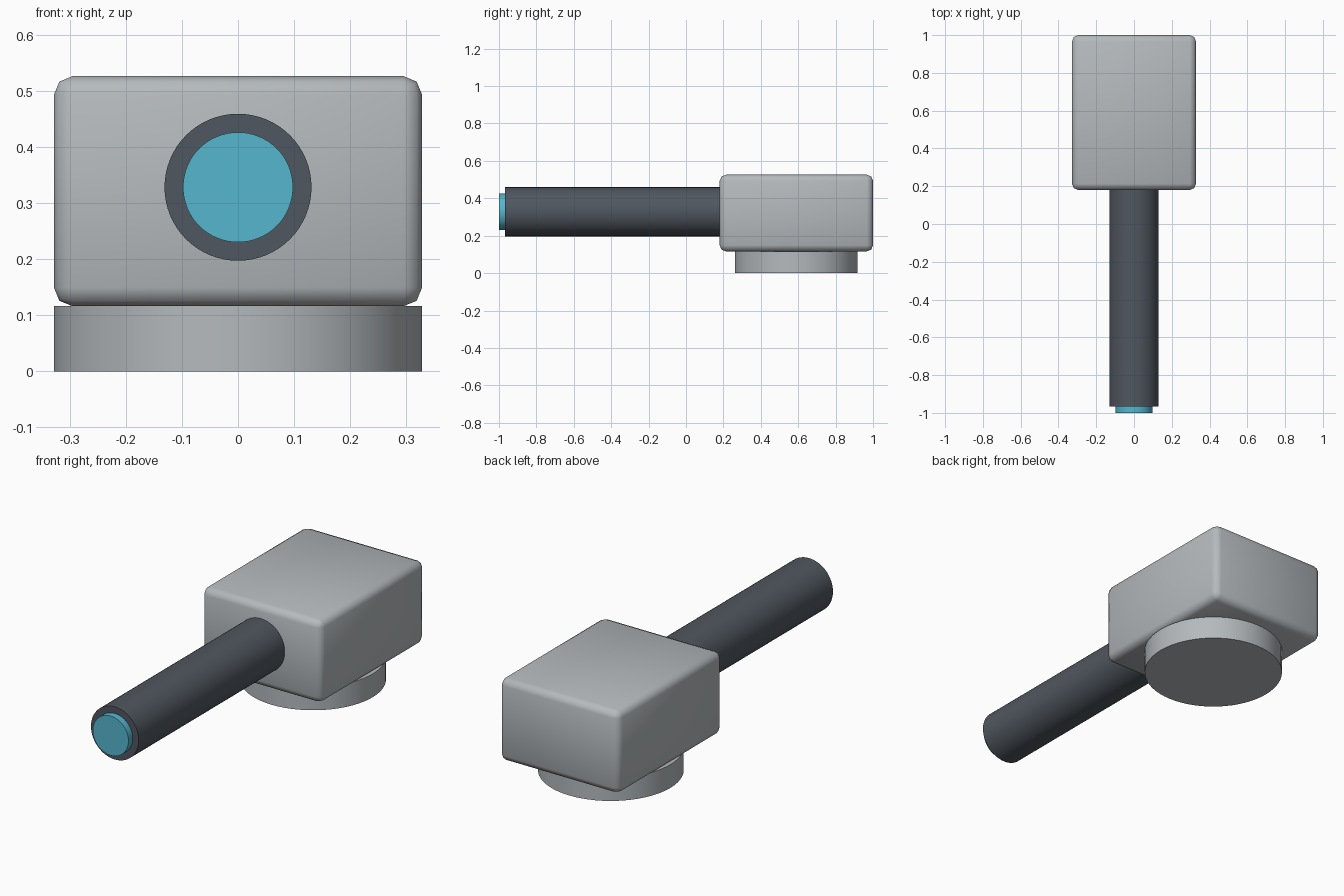
import bpy
import math

cube = bpy.data.objects.get("Cube")
if cube:
    bpy.data.objects.remove(cube, do_unlink=True)


def material(name, colour):
    mat = bpy.data.materials.new(name)
    mat.use_nodes = True
    mat.diffuse_color = (*colour, 1)
    mat.node_tree.nodes["Principled BSDF"].inputs["Base Color"].default_value = (*colour, 1)
    return mat


light_grey = material("light grey", (0.46, 0.49, 0.51))
dark_grey = material("dark grey", (0.08, 0.095, 0.115))
cyan = material("cyan", (0.09, 0.47, 0.62))


def finish(name, mat):
    obj = bpy.context.object
    obj.name = name
    obj.data.materials.append(mat)
    bpy.ops.object.transform_apply(location=False, rotation=True, scale=True)
    return obj


def cylinder(name, mat, radius, start, end):
    """Smooth-sided cylinder with flat caps between two points along y or z."""
    centre = [(a + b) / 2 for a, b in zip(start, end)]
    along_y = start[1] != end[1]
    bpy.ops.mesh.primitive_cylinder_add(
        vertices=64, radius=radius, depth=math.dist(start, end), location=centre,
        rotation=(math.pi / 2 if along_y else 0, 0, 0))
    finish(name, mat)
    bpy.ops.object.shade_smooth_by_angle(angle=math.radians(35))


BODY_Y = 0.59
AXIS_Z = 0.328

# Rounded housing
bpy.ops.mesh.primitive_cube_add(size=1, location=(0, BODY_Y, 0.321))
bpy.context.object.scale = (0.656, 0.82, 0.41)
housing = finish("housing", light_grey)
bevel = housing.modifiers.new("rounded edges", "BEVEL")
bevel.width = 0.033
bevel.segments = 2
bpy.ops.object.modifier_apply(modifier=bevel.name)
bpy.ops.object.shade_smooth_by_angle(angle=math.radians(50))

# Round foot under the housing
cylinder("base_disc", light_grey, 0.328, (0, BODY_Y, 0), (0, BODY_Y, 0.116))

# Barrel and its coloured tip
cylinder("barrel", dark_grey, 0.131, (0, -0.967, AXIS_Z), (0, 0.2, AXIS_Z))
cylinder("barrel_tip", cyan, 0.098, (0, -1, AXIS_Z), (0, -0.95, AXIS_Z))
